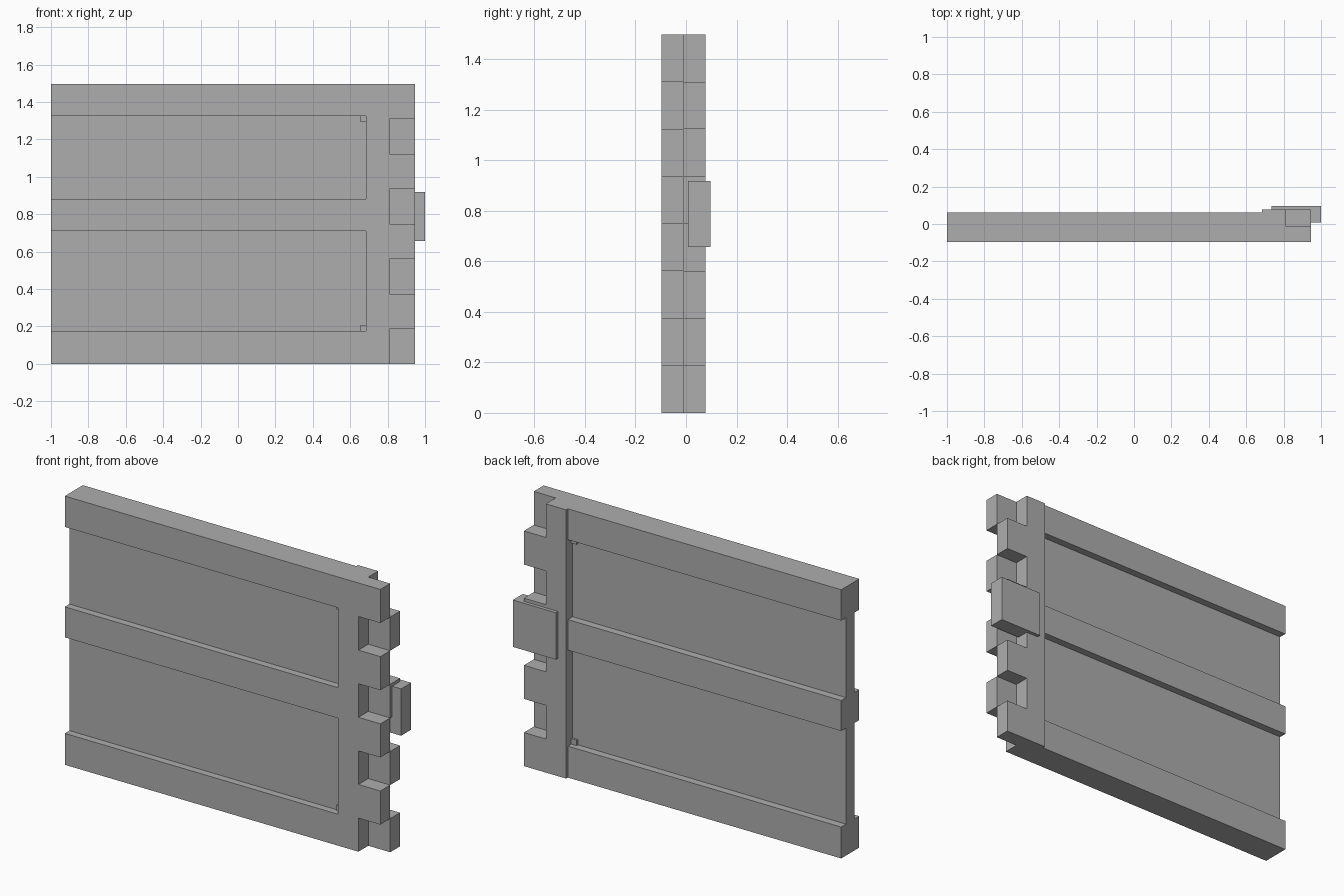
import bpy
import bmesh

if "Cube" in bpy.data.objects:
    bpy.data.objects.remove(bpy.data.objects["Cube"], do_unlink=True)

# Main dimensions
LEFT, POST, NOTCH, EDGE = -1.0, 0.685, 0.81, 0.945
HEIGHT = 1.497
STEP = HEIGHT / 8
FRONT, SPLIT, RAIL_BACK, POST_BACK = -0.0965, -0.01, 0.062, 0.077
OPENINGS = [(0.175, 0.71), (0.88, 1.325)]

grey = bpy.data.materials.new("plain grey")
grey.use_nodes = True
colour = (0.42, 0.42, 0.42, 1)
grey.diffuse_color = colour
grey.node_tree.nodes["Principled BSDF"].inputs["Base Color"].default_value = colour


def slab(name, outline, y0, y1):
    """Extrude an x-z outline from y0 to y1."""
    bm = bmesh.new()
    face = bm.faces.new([bm.verts.new((x, y0, z)) for x, z in outline])
    new = bmesh.ops.extrude_face_region(bm, geom=[face])["geom"]
    verts = [v for v in new if isinstance(v, bmesh.types.BMVert)]
    bmesh.ops.translate(bm, verts=verts, vec=(0, y1 - y0, 0))
    bmesh.ops.recalc_face_normals(bm, faces=bm.faces)
    mesh = bpy.data.meshes.new(name)
    bm.to_mesh(mesh)
    bm.free()
    mesh.materials.append(grey)
    obj = bpy.data.objects.new(name, mesh)
    bpy.context.collection.objects.link(obj)
    return obj


def box(name, x0, x1, y0, y1, z0, z1):
    return slab(name, [(x0, z0), (x1, z0), (x1, z1), (x0, z1)], y0, y1)


def comb(first_is_tooth):
    """Toothed right edge, listed from bottom to top."""
    points = []
    for i in range(8):
        x = EDGE if (i % 2 == 0) == first_is_tooth else NOTCH
        points += [(x, i * STEP), (x, (i + 1) * STEP)]
    return points


def rails_edge():
    """Left side with the two panel openings, listed from top to bottom."""
    points = [(LEFT, HEIGHT)]
    for z0, z1 in reversed(OPENINGS):
        points += [(LEFT, z1), (POST, z1), (POST, z0), (LEFT, z0)]
    return points + [(LEFT, 0)]


# Frame: front and back layers carry alternating teeth
frame = slab("frame", comb(False) + rails_edge(), FRONT, SPLIT)
layers = [
    slab("frame_back", comb(True) + rails_edge(), SPLIT, RAIL_BACK),
    slab("post_back", comb(True) + [(POST, HEIGHT), (POST, 0)], RAIL_BACK, POST_BACK),
]
bpy.context.view_layer.objects.active = frame
for layer in layers:
    mod = frame.modifiers.new("join", 'BOOLEAN')
    mod.operation = 'UNION'
    mod.solver = 'EXACT'
    mod.object = layer
    bpy.ops.object.modifier_apply(modifier=mod.name)
    bpy.data.objects.remove(layer, do_unlink=True)

# Recessed panels
for name, (z0, z1) in zip(("lower_panel", "upper_panel"), OPENINGS):
    box(name, LEFT, POST, -0.056, 0.02, z0, z1)

# Small blocks in the outer panel corners
low, high = OPENINGS[0][0], OPENINGS[1][1]
box("lower_corner_block", 0.652, POST, -0.066, 0.032, low, low + 0.03)
box("upper_corner_block", 0.652, POST, -0.066, 0.032, high - 0.03, high)

# Latch on the back of the post
box("latch", 0.735, 1.0, 0.008, 0.0965, 0.657, 0.918)
